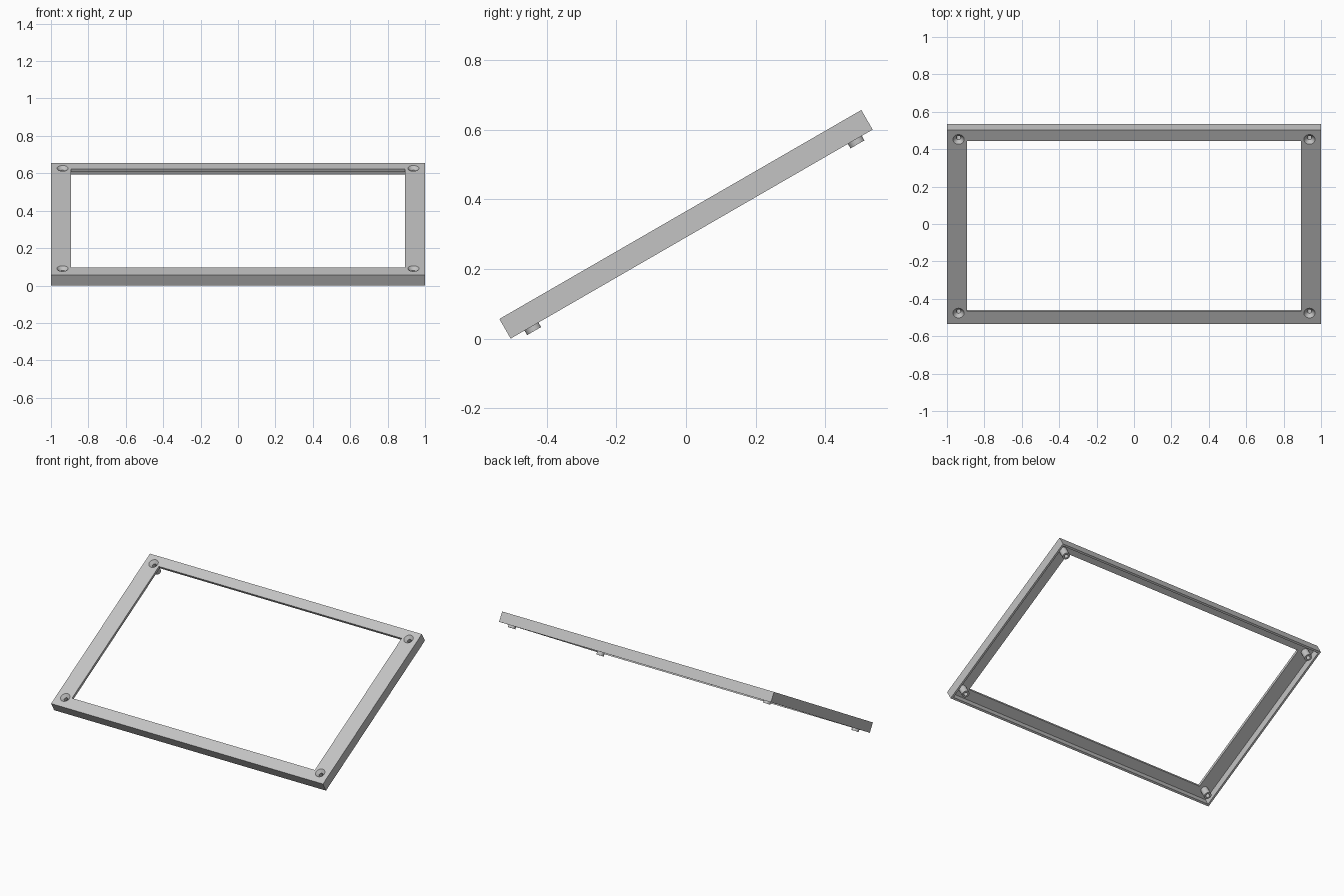
import bpy, bmesh, math

cube = bpy.data.objects.get("Cube")
if cube:
    bpy.data.objects.remove(cube, do_unlink=True)

TILT = math.radians(30)
HALF_X, HALF_Y, DEPTH = 1.0, 0.6, 0.065
LIP = 0.018            # thickness of the face plate
RIM = 0.013            # thickness of the outer skirt
OPEN_X, OPEN_LOW, OPEN_HIGH = 0.893, -0.522, 0.532
SCREWS = [(sx * 0.938, y) for sx in (-1, 1) for y in (-0.531, 0.541)]
BORE, BOSS, SINK = 0.012, 0.023, 0.03
TOP, BOTTOM = DEPTH / 2, -DEPTH / 2
UNDER = TOP - LIP

grey = bpy.data.materials.new("light_grey")
grey.use_nodes = True
grey.diffuse_color = (0.55, 0.55, 0.55, 1)
grey.node_tree.nodes["Principled BSDF"].inputs["Base Color"].default_value = grey.diffuse_color


def bridge(bm, loops):
    """Join closed loops of points, the last one back to the first."""
    rings = [[bm.verts.new(p) for p in loop] for loop in loops]
    for a, b in zip(rings, rings[1:] + rings[:1]):
        for i in range(len(a)):
            j = (i + 1) % len(a)
            bm.faces.new((a[i], a[j], b[j], b[i]))
    return rings


def circle(x, y, r, z, n=24):
    angles = [2 * math.pi * i / n for i in range(n)]
    return [(x + r * math.cos(a), y + r * math.sin(a), z) for a in angles]


def rectangle(x, low, high, z):
    return [(-x, low, z), (x, low, z), (x, high, z), (-x, high, z)]


def finish(name, bm):
    bmesh.ops.recalc_face_normals(bm, faces=bm.faces)
    mesh = bpy.data.meshes.new(name)
    bm.to_mesh(mesh)
    bm.free()
    mesh.materials.append(grey)
    obj = bpy.data.objects.new(name, mesh)
    bpy.context.collection.objects.link(obj)
    obj.rotation_euler.x = TILT
    obj.location.z = HALF_Y * math.sin(TILT) - BOTTOM * math.cos(TILT)
    return obj


def activate(obj):
    bpy.ops.object.select_all(action="DESELECT")
    obj.select_set(True)
    bpy.context.view_layer.objects.active = obj


# Hollow frame: face plate with a skirt around its outer edge
bm = bmesh.new()
inner_x, inner_y = HALF_X - RIM, HALF_Y - RIM
bridge(bm, [
    rectangle(HALF_X, -HALF_Y, HALF_Y, TOP),
    rectangle(OPEN_X, OPEN_LOW, OPEN_HIGH, TOP),
    rectangle(OPEN_X, OPEN_LOW, OPEN_HIGH, UNDER),
    rectangle(inner_x, -inner_y, inner_y, UNDER),
    rectangle(inner_x, -inner_y, inner_y, BOTTOM),
    rectangle(HALF_X, -HALF_Y, HALF_Y, BOTTOM),
])
frame = finish("frame", bm)

# Countersunk screw holes cut through the face plate
bm = bmesh.new()
for x, y in SCREWS:
    profile = [(BORE, UNDER - 0.01), (BORE, UNDER), (SINK, TOP), (SINK, TOP + 0.01)]
    rings = [[bm.verts.new(p) for p in circle(x, y, r, z)] for r, z in profile]
    for a, b in zip(rings, rings[1:]):
        for i in range(len(a)):
            j = (i + 1) % len(a)
            bm.faces.new((a[i], a[j], b[j], b[i]))
    bm.faces.new(rings[0])
    bm.faces.new(rings[-1])
cutter = finish("hole_cutter", bm)
cutter.hide_render = True
cut = frame.modifiers.new("screw_holes", "BOOLEAN")
cut.operation, cut.solver, cut.object = "DIFFERENCE", "EXACT", cutter
bpy.context.view_layer.update()
activate(frame)
bpy.ops.object.modifier_apply(modifier=cut.name)
bpy.data.objects.remove(cutter, do_unlink=True)
bpy.ops.object.shade_smooth_by_angle(angle=math.radians(30))

# Hollow screw bosses reaching just below the skirt
for index, (x, y) in enumerate(SCREWS):
    bm = bmesh.new()
    end = BOTTOM - 0.015
    bridge(bm, [circle(x, y, BOSS, UNDER), circle(x, y, BOSS, end),
                circle(x, y, BORE, end), circle(x, y, BORE, UNDER)])
    boss = finish("screw_boss_%d" % (index + 1), bm)
    activate(boss)
    bpy.ops.object.shade_smooth_by_angle(angle=math.radians(30))
